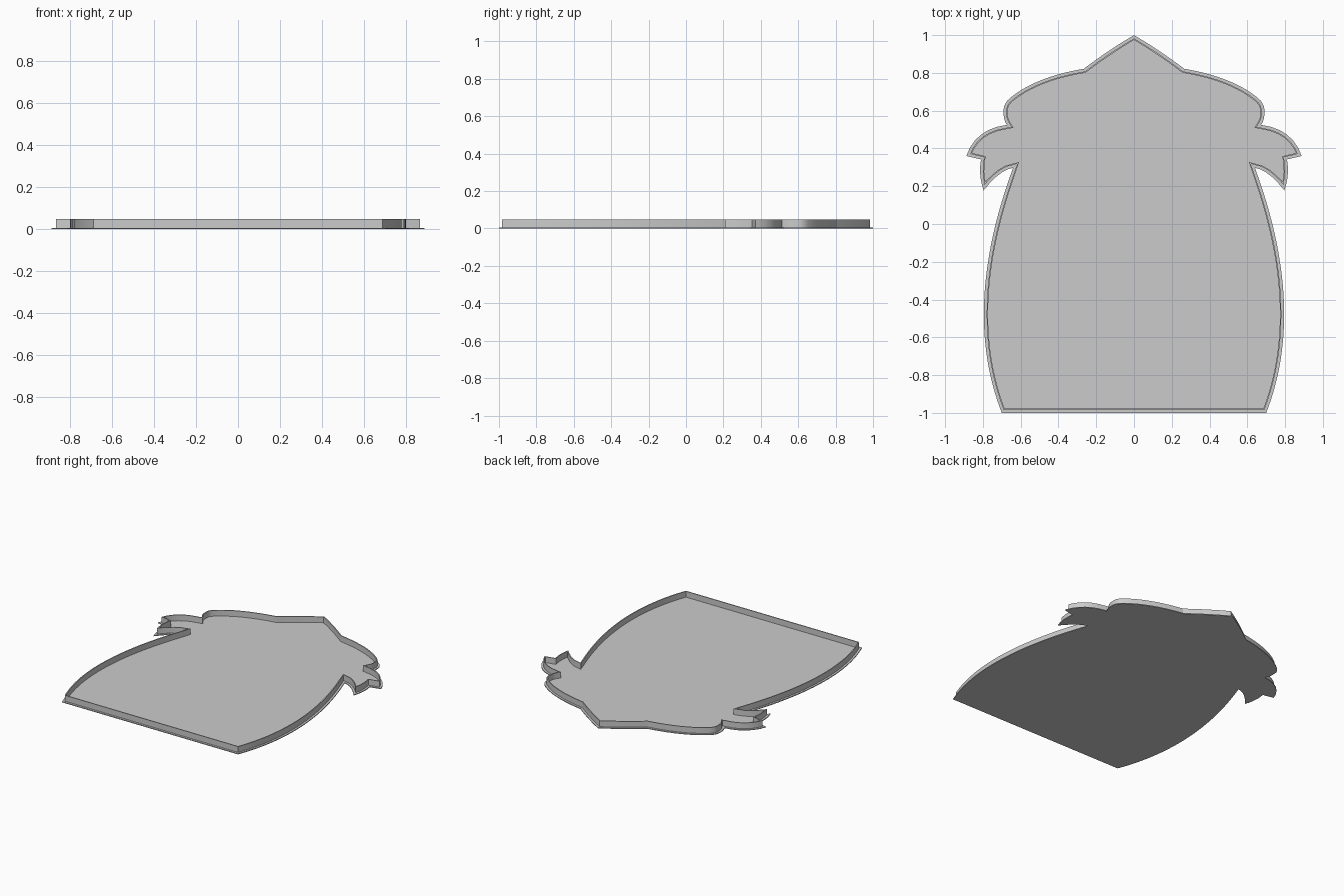
import bpy, bmesh, math
from mathutils import Vector

cube = bpy.data.objects.get("Cube")
if cube:
    bpy.data.objects.remove(cube, do_unlink=True)

BASE_TOP, WALL_TOP = 0.006, 0.048
WALL_OUT, WALL_IN = 0.015, 0.022

grey = bpy.data.materials.new("plain grey")
grey.use_nodes = True
colour = (0.6, 0.6, 0.6, 1)
grey.diffuse_color = colour
grey.node_tree.nodes["Principled BSDF"].inputs["Base Color"].default_value = colour

# Half outline from the peak clockwise: (end point, point the arc passes through)
PEAK = (0, 1)
ARCS = [
    ((0.265, 0.822), (0.137, 0.914)),    # pointed top
    ((0.655, 0.668), (0.49, 0.762)),     # shoulder
    ((0.69, 0.59), (0.684, 0.632)),
    ((0.673, 0.525), (0.687, 0.555)),
    ((0.888, 0.36), (0.81, 0.473)),      # upper side leaf
    ((0.81, 0.342), None),
    ((0.796, 0.178), (0.814, 0.258)),    # lower side leaf
    ((0.64, 0.298), (0.715, 0.262)),
    ((0.70, -1), (0.793, -0.4)),         # bulging side
]


def half_outline():
    pts = [Vector(PEAK)]
    for end, through in ARCS:
        a, b = pts[-1].copy(), Vector(end)
        if through is None:
            pts.append(b)
            continue
        c = 2 * Vector(through) - (a + b) / 2
        n = max(5, int((b - a).length / 0.04))
        for i in range(1, n + 1):
            t = i / n
            pts.append((1 - t) ** 2 * a + 2 * t * (1 - t) * c + t * t * b)
    return pts


def inset(pts, d):
    """Move a clockwise outline inwards with limited mitres."""
    result = []
    for i, p in enumerate(pts):
        u = (p - pts[i - 1]).normalized()
        v = (pts[(i + 1) % len(pts)] - p).normalized()
        n1, n2 = Vector((u.y, -u.x)), Vector((v.y, -v.x))
        m = (n1 + n2).normalized()
        result.append(p + m * d / max(m.dot(n1), 0.5))
    return result


def finish(name, bm):
    bmesh.ops.recalc_face_normals(bm, faces=bm.faces)
    mesh = bpy.data.meshes.new(name)
    bm.to_mesh(mesh)
    bm.free()
    mesh.materials.append(grey)
    obj = bpy.data.objects.new(name, mesh)
    bpy.context.collection.objects.link(obj)
    bpy.ops.object.select_all(action='DESELECT')
    obj.select_set(True)
    bpy.context.view_layer.objects.active = obj
    bpy.ops.object.shade_smooth_by_angle(angle=math.radians(25))


def add_loop(bm, pts, z):
    return [bm.verts.new((p.x, p.y, z)) for p in pts]


def bridge(bm, a, b):
    for i in range(len(a)):
        j = (i + 1) % len(a)
        bm.faces.new((a[i], a[j], b[j], b[i]))


half = half_outline()
outline = half + [Vector((-p.x, p.y)) for p in reversed(half[1:])]

# Thin floor plate with a small lip outside the wall
bm = bmesh.new()
low, high = add_loop(bm, outline, 0), add_loop(bm, outline, BASE_TOP)
bm.faces.new(low)
bm.faces.new(high)
bridge(bm, low, high)
finish("floor_plate", bm)

# Thin upright rim following the outline
outer, inner = inset(outline, WALL_OUT), inset(outline, WALL_IN)
bm = bmesh.new()
rings = [add_loop(bm, pts, z) for pts, z in
         ((outer, BASE_TOP), (outer, WALL_TOP), (inner, WALL_TOP), (inner, BASE_TOP))]
for k in range(3):
    bridge(bm, rings[k], rings[k + 1])
finish("rim_wall", bm)
